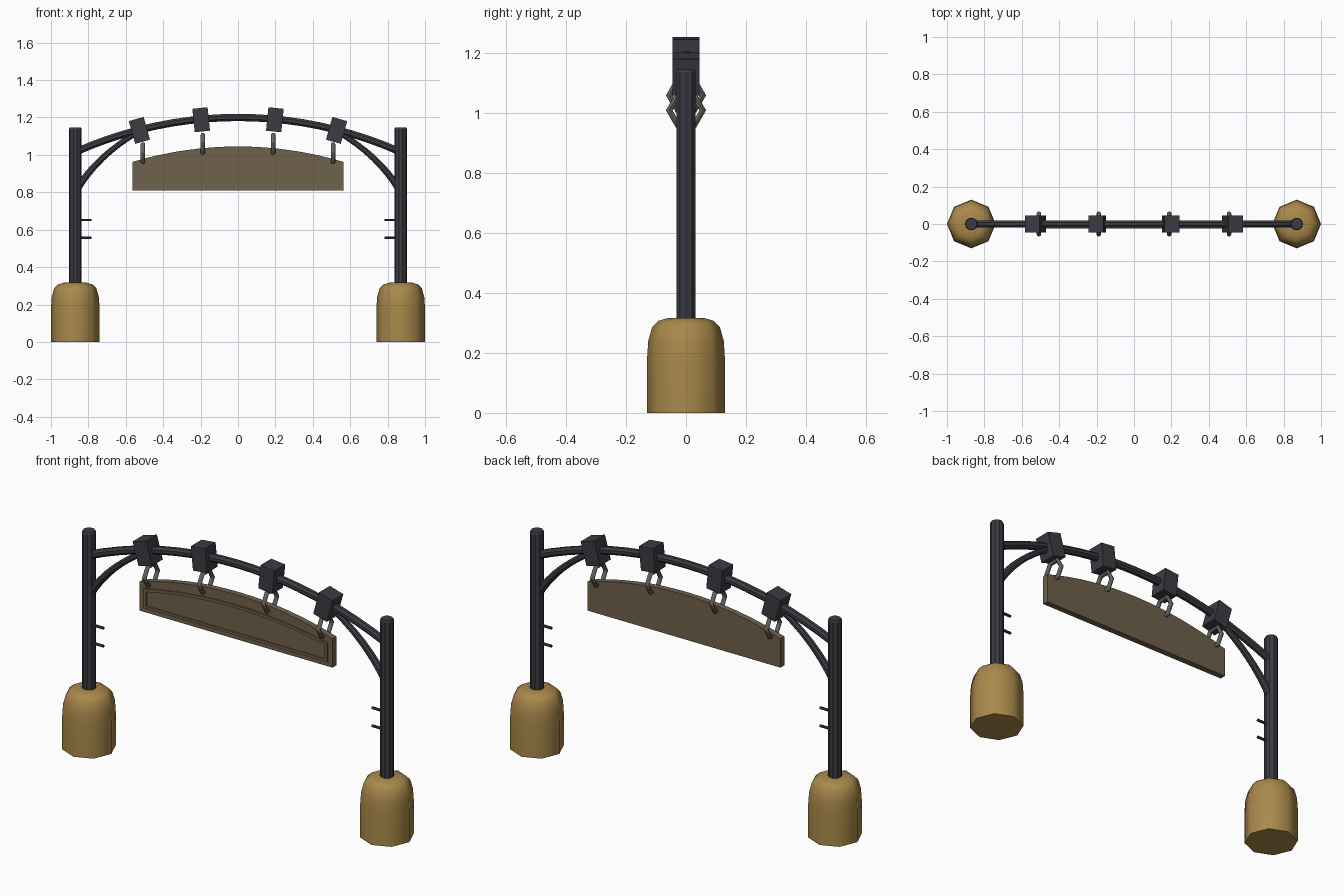
import bpy, bmesh, math
from mathutils import Vector, Matrix

if "Cube" in bpy.data.objects:
    bpy.data.objects.remove(bpy.data.objects["Cube"])


def mat(name, rgb):
    m = bpy.data.materials.new(name)
    m.diffuse_color = (*rgb, 1)
    m.use_nodes = True
    m.node_tree.nodes["Principled BSDF"].inputs["Base Color"].default_value = m.diffuse_color
    return m


IRON = mat("dark_iron", (0.045, 0.043, 0.055))
STEEL = mat("steel", (0.13, 0.13, 0.125))
WOOD = mat("sign_wood", (0.16, 0.12, 0.07))
STONE = mat("ochre_base", (0.40, 0.25, 0.07))


def finish(bm, name, material, smooth=None):
    bmesh.ops.recalc_face_normals(bm, faces=bm.faces)
    me = bpy.data.meshes.new(name)
    bm.to_mesh(me)
    bm.free()
    ob = bpy.data.objects.new(name, me)
    bpy.context.collection.objects.link(ob)
    me.materials.append(material)
    if smooth:
        bpy.ops.object.select_all(action='DESELECT')
        ob.select_set(True)
        bpy.context.view_layer.objects.active = ob
        bpy.ops.object.shade_smooth_by_angle(angle=math.radians(smooth))
    return ob


def skin(bm, rings, closed=False):
    """Join equal-sized vertex loops into a tube, capped unless closed."""
    loops = [[bm.verts.new(p) for p in r] for r in rings]
    pairs = list(zip(loops, loops[1:])) + ([(loops[-1], loops[0])] if closed else [])
    for a, b in pairs:
        for i in range(len(a)):
            j = (i + 1) % len(a)
            bm.faces.new((a[i], a[j], b[j], b[i]))
    if not closed:
        bm.faces.new(loops[0])
        bm.faces.new(loops[-1])


def lathe(name, x, profile, sides, material, smooth=None):
    bm = bmesh.new()
    skin(bm, [[(x + r * math.cos(math.tau * i / sides), r * math.sin(math.tau * i / sides), z)
               for i in range(sides)] for r, z in profile])
    return finish(bm, name, material, smooth)


def sweep(name, path, radii, sides, material):
    """Round bar following a path in the xz plane."""
    pts = [Vector((x, 0, z)) for x, z in path]
    rings = []
    for k, p in enumerate(pts):
        t = (pts[min(k + 1, len(pts) - 1)] - pts[max(k - 1, 0)]).normalized()
        n = Vector((-t.z, 0, t.x))
        r = radii[0] + (radii[1] - radii[0]) * k / (len(pts) - 1)
        rings.append([p + r * (math.cos(a) * n + math.sin(a) * Vector((0, 1, 0)))
                      for a in [math.tau * (i + 0.5) / sides for i in range(sides)]])
    bm = bmesh.new()
    skin(bm, rings)
    return finish(bm, name, material)


R = 2.14                                   # arch radius


def arch_z(x):
    return 1.2 - R + math.sqrt(R * R - x * x)


# overhead arch bar
sweep("arch_bar", [(x, arch_z(x)) for x in [-0.87 + 1.74 * i / 20 for i in range(21)]],
      (0.021, 0.021), 8, IRON)

for s, side in ((-1, "left"), (1, "right")):
    # rounded base and post
    lathe(side + "_base", s * 0.87,
          [(0.13, 0), (0.13, 0.18), (0.126, 0.24), (0.113, 0.287), (0.093, 0.307), (0.06, 0.317)],
          8, STONE, 50)
    lathe(side + "_post", s * 0.87, [(0.034, 0.28), (0.034, 1.138), (0.030, 1.147)], 10, IRON)

    # curved brace (quadratic bend)
    a, b, c = Vector((0.865, 0.81)), Vector((0.75, 1.00)), Vector((0.53, 1.125))
    path = [a * (1 - t) ** 2 + b * 2 * t * (1 - t) + c * t * t for t in [i / 8 for i in range(9)]]
    sweep(side + "_brace", [(s * p.x, p.y) for p in path], (0.021, 0.015), 8, IRON)

    # small pegs on the inner side of the post
    for z in (0.557, 0.652):
        sweep(side + "_peg", [(s * 0.86, z), (s * 0.783, z)], (0.007, 0.007), 6, IRON)

    for n, (x, ring_x, ring_z) in enumerate(((0.197, 0.188, 1.06), (0.527, 0.508, 1.01))):
        # clamp block tilted with the arch
        bm = bmesh.new()
        bmesh.ops.create_cube(bm, size=1, matrix=Matrix.Translation((s * x, 0, arch_z(x) - 0.003))
                              @ Matrix.Rotation(s * math.asin(x / R) * 1.1, 4, 'Y')
                              @ Matrix.Diagonal((0.082, 0.09, 0.126, 1)))
        finish(bm, f"{side}_clamp_{n + 1}", IRON)

        # six-sided hanging ring
        bm = bmesh.new()
        rings = []
        for i in range(6):
            u = math.tau * i / 6
            rings.append([(s * ring_x + 0.012 * math.sin(v),
                           (0.056 + 0.011 * math.cos(v)) * math.cos(u),
                           ring_z + (0.056 + 0.011 * math.cos(v)) * math.sin(u))
                          for v in [math.tau * k / 8 for k in range(8)]])
        skin(bm, rings, closed=True)
        finish(bm, f"{side}_hanging_ring_{n + 1}", STEEL, 50)


def sign_outline(half, bottom, end, mid, y):
    """Flat bottom with an arched top."""
    rad = (half ** 2 + (mid - end) ** 2) / (2 * (mid - end))
    top = [half - 2 * half * i / 16 for i in range(17)]
    return [(-half, y, bottom), (half, y, bottom)] + \
           [(x, y, mid - rad + math.sqrt(rad * rad - x * x)) for x in top]


# hanging sign board
bm = bmesh.new()
skin(bm, [sign_outline(0.563, 0.81, 0.963, 1.045, y) for y in (-0.016, 0.016)])
finish(bm, "sign_board", WOOD)

# raised border on the front of the sign
outer, inner = (0.536, 0.834, 0.934, 0.992), (0.521, 0.847, 0.922, 0.977)
bm = bmesh.new()
skin(bm, [sign_outline(*outer, -0.014), sign_outline(*outer, -0.023),
          sign_outline(*inner, -0.023), sign_outline(*inner, -0.014)], closed=True)
finish(bm, "sign_border", WOOD)
